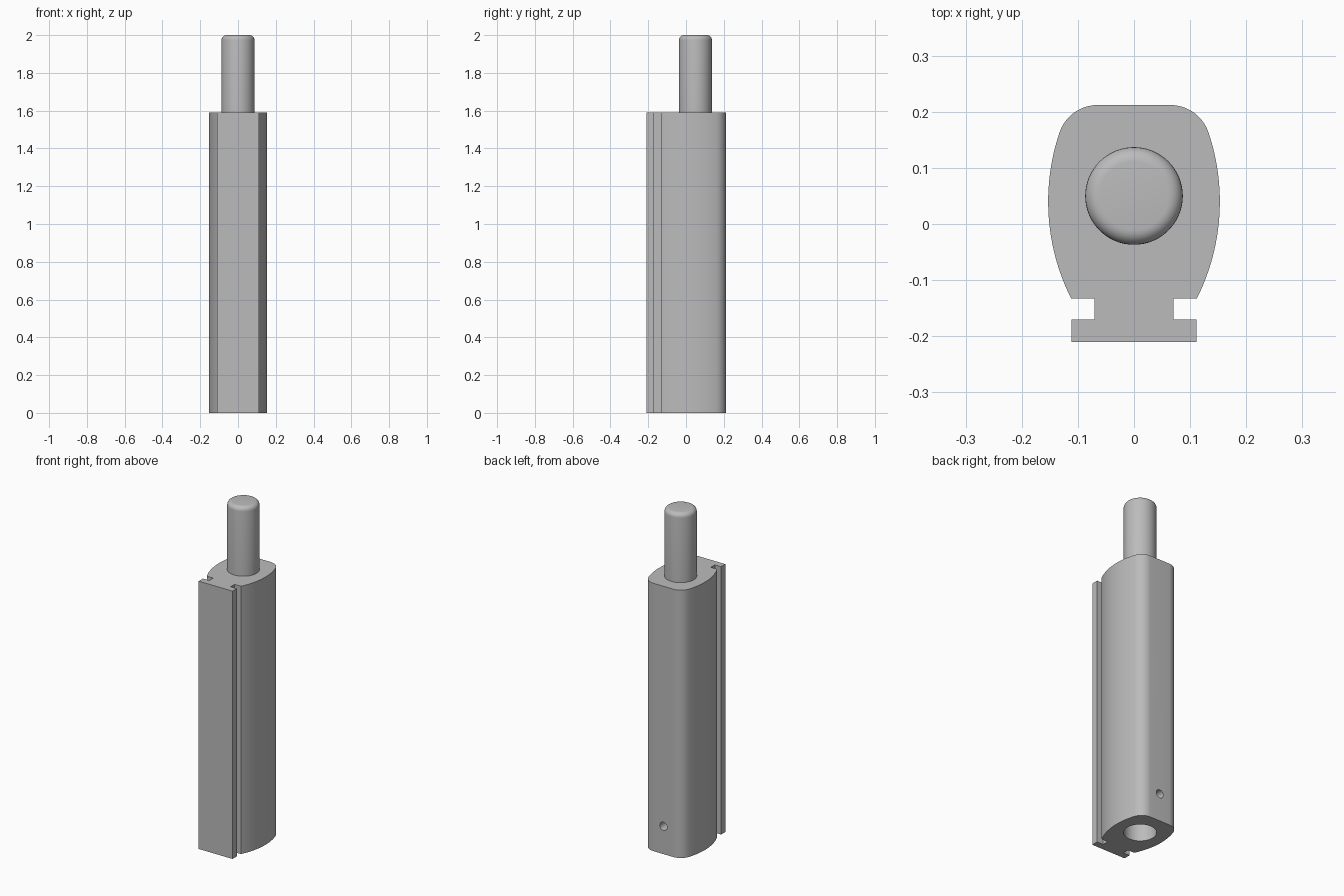
import bpy
import bmesh
from math import sin, cos, radians, pi
from mathutils import Matrix, Vector

cube = bpy.data.objects.get("Cube")
if cube:
    bpy.data.objects.remove(cube, do_unlink=True)

BODY_TOP = 1.59
PIN_Y = 0.05
PIN_R = 0.087

grey = bpy.data.materials.new("plain grey")
grey.use_nodes = True
grey.diffuse_color = (0.5, 0.5, 0.5, 1)
grey.node_tree.nodes["Principled BSDF"].inputs["Base Color"].default_value = (0.5, 0.5, 0.5, 1)


def add_object(name, bm):
    bmesh.ops.recalc_face_normals(bm, faces=bm.faces)
    mesh = bpy.data.meshes.new(name)
    bm.to_mesh(mesh)
    bm.free()
    mesh.materials.append(grey)
    obj = bpy.data.objects.new(name, mesh)
    bpy.context.collection.objects.link(obj)
    return obj


def activate(obj):
    bpy.ops.object.select_all(action="DESELECT")
    obj.select_set(True)
    bpy.context.view_layer.objects.active = obj


def arc(cx, cy, r, start, end, steps):
    angles = [radians(start + (end - start) * i / steps) for i in range(steps + 1)]
    return [(cx + r * cos(a), cy + r * sin(a)) for a in angles]


def cylinder(name, radius, depth, matrix, segments=64):
    bm = bmesh.new()
    bmesh.ops.create_cone(bm, cap_ends=True, segments=segments, radius1=radius,
                          radius2=radius, depth=depth, matrix=matrix)
    return add_object(name, bm)


# Body: extruded half profile, mirrored, with a T-shaped rail at the front
half = [(0.111, -0.21), (0.111, -0.17), (0.07, -0.17), (0.07, -0.133)]
half += arc(-0.232, 0.04, 0.385, -26.7, 18.7, 24)
half += arc(0.065, 0.1406, 0.0714, 18.7, 90, 12)[1:]
outline = half + [(-x, y) for x, y in reversed(half)]
bm = bmesh.new()
base = bm.faces.new([bm.verts.new((x, y, 0)) for x, y in outline])
top = bmesh.ops.extrude_face_region(bm, geom=[base])["geom"]
bmesh.ops.translate(bm, vec=Vector((0, 0, BODY_TOP)),
                    verts=[v for v in top if isinstance(v, bmesh.types.BMVert)])
body = add_object("body", bm)

# Socket in the underside and a small cross hole in the back
bore = cylinder("socket_cutter", PIN_R, 0.9, Matrix.Translation((0, PIN_Y, 0)))
hole = cylinder("cross_hole_cutter", 0.024, 0.2,
                Matrix.Translation((0, 0.18, 0.165)) @ Matrix.Rotation(pi / 2, 4, "X"), 32)
activate(body)
for cutter in (bore, hole):
    cutter.hide_render = True
    mod = body.modifiers.new("cut", "BOOLEAN")
    mod.operation = "DIFFERENCE"
    mod.solver = "EXACT"
    mod.object = cutter
    bpy.ops.object.modifier_apply(modifier=mod.name)
    bpy.data.objects.remove(cutter, do_unlink=True)

# Pin on top, with a rounded upper rim
PIN_H = 2 - BODY_TOP
pin = cylinder("pin", PIN_R, PIN_H, Matrix.Translation((0, PIN_Y, BODY_TOP + PIN_H / 2)))
bm = bmesh.new()
bm.from_mesh(pin.data)
rim = [e for e in bm.edges if all(v.co.z > 1.99 for v in e.verts)]
bmesh.ops.bevel(bm, geom=rim, offset=0.026, segments=6, profile=0.5, affect="EDGES")
bm.to_mesh(pin.data)
bm.free()

for obj in (body, pin):
    activate(obj)
    bpy.ops.object.shade_smooth_by_angle(angle=radians(25))
